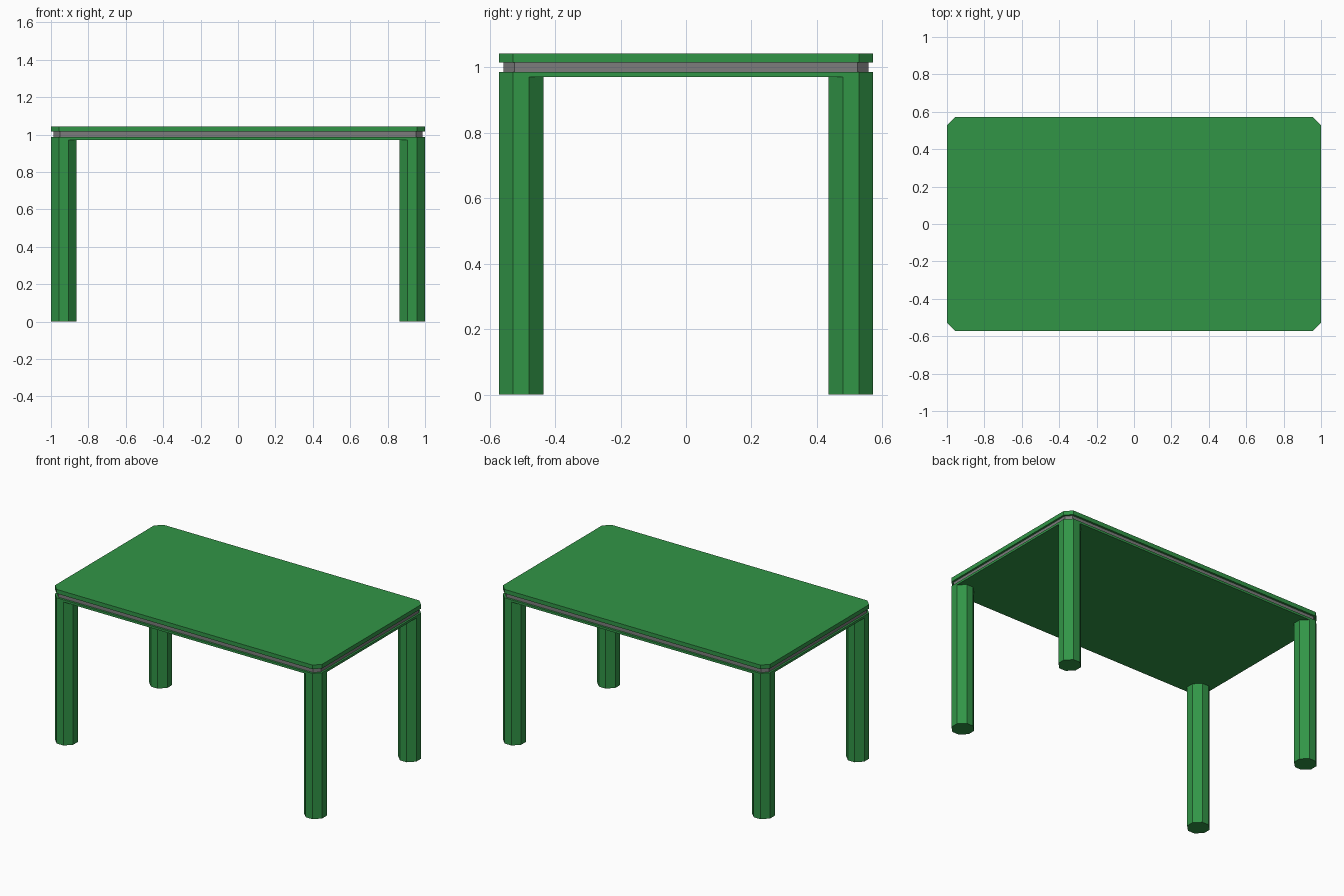
import bpy
import bmesh

if "Cube" in bpy.data.objects:
    bpy.data.objects.remove(bpy.data.objects["Cube"])

HALF_X, HALF_Y = 1.0, 0.572      # half size of the table top
CHAMFER = 0.043                  # cut corner shared by top and legs
LEG = 0.136                      # leg width
Z_FRAME, Z_BAND, Z_TOP, Z_END = 0.971, 0.986, 1.015, 1.043


def make_material(name, rgb):
    mat = bpy.data.materials.new(name)
    mat.diffuse_color = (*rgb, 1.0)
    mat.use_nodes = True
    mat.node_tree.nodes["Principled BSDF"].inputs["Base Color"].default_value = mat.diffuse_color
    return mat


green = make_material("green_paint", (0.031, 0.30, 0.062))
grey = make_material("dark_grey", (0.20, 0.20, 0.20))


def chamfered_slab(name, cx, cy, hx, hy, c, z0, z1, material):
    """Upright prism over a rectangle with cut corners."""
    outline = [(hx, -hy + c), (hx, hy - c), (hx - c, hy), (-hx + c, hy),
               (-hx, hy - c), (-hx, -hy + c), (-hx + c, -hy), (hx - c, -hy)]
    bm = bmesh.new()
    base = bm.faces.new([bm.verts.new((cx + x, cy + y, z0)) for x, y in outline])
    grown = bmesh.ops.extrude_face_region(bm, geom=[base], use_keep_orig=True)
    top = [v for v in grown["geom"] if isinstance(v, bmesh.types.BMVert)]
    bmesh.ops.translate(bm, verts=top, vec=(0, 0, z1 - z0))
    bmesh.ops.recalc_face_normals(bm, faces=bm.faces)
    mesh = bpy.data.meshes.new(name)
    bm.to_mesh(mesh)
    bm.free()
    mesh.materials.append(material)
    obj = bpy.data.objects.new(name, mesh)
    bpy.context.collection.objects.link(obj)
    return obj


# Table top: green board, recessed grey band, thin green underframe
chamfered_slab("table_top", 0, 0, HALF_X, HALF_Y, CHAMFER, Z_TOP, Z_END, green)
chamfered_slab("recessed_band", 0, 0, HALF_X - 0.013, HALF_Y - 0.014, 0.034,
               Z_BAND, Z_TOP, grey)
chamfered_slab("underframe", 0, 0, HALF_X, HALF_Y, CHAMFER, Z_FRAME, Z_BAND, green)

# Eight-sided legs, flush with the outer corners
for y_name, sy in (("front", -1), ("back", 1)):
    for x_name, sx in (("left", -1), ("right", 1)):
        chamfered_slab(f"{y_name}_{x_name}_leg",
                       sx * (HALF_X - LEG / 2), sy * (HALF_Y - LEG / 2),
                       LEG / 2, LEG / 2, CHAMFER, 0, Z_FRAME, green)
